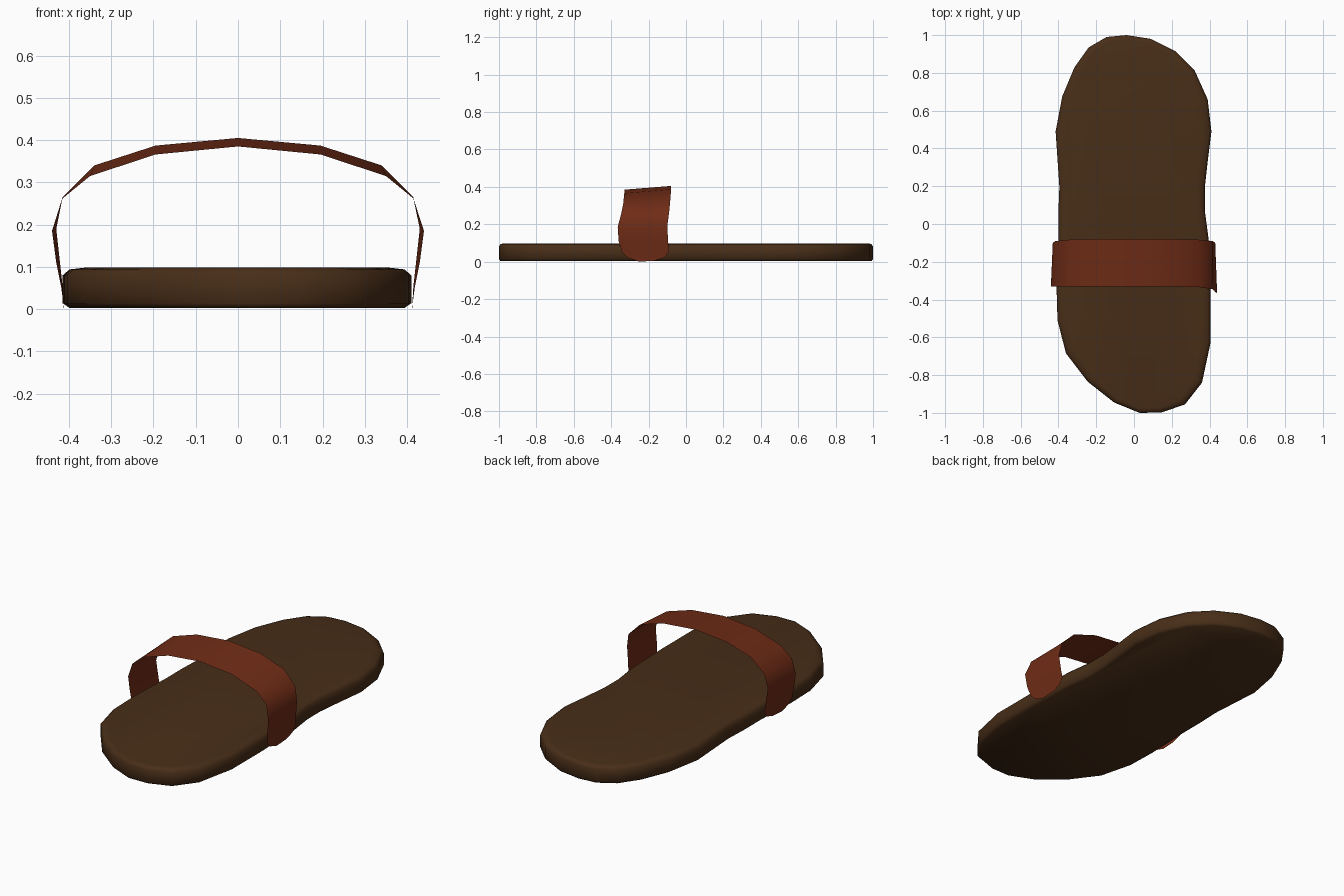
import bpy, bmesh, math

if "Cube" in bpy.data.objects:
    bpy.data.objects.remove(bpy.data.objects["Cube"])


def material(name, color):
    m = bpy.data.materials.new(name)
    m.diffuse_color = (*color, 1)
    m.use_nodes = True
    m.node_tree.nodes["Principled BSDF"].inputs["Base Color"].default_value = m.diffuse_color
    return m


def finish(name, bm, mat, angle):
    me = bpy.data.meshes.new(name)
    bm.to_mesh(me)
    bm.free()
    ob = bpy.data.objects.new(name, me)
    bpy.context.collection.objects.link(ob)
    me.materials.append(mat)
    bpy.ops.object.select_all(action='DESELECT')
    ob.select_set(True)
    bpy.context.view_layer.objects.active = ob
    bpy.ops.object.shade_smooth_by_angle(angle=math.radians(angle))
    return ob


brown = material("sole_brown", (0.065, 0.027, 0.009))
rust = material("strap_rust", (0.16, 0.025, 0.008))

# Sole: foot outline, clockwise from the heel, stacked in inset layers
outline = [(-.04, 1), (.09, .98), (.22, .915), (.32, .815), (.39, .66), (.41, .49),
           (.39, .33), (.375, .195), (.375, .07), (.395, -.08), (.405, -.36),
           (.405, -.63), (.36, -.84), (.27, -.955), (.145, -.998), (.03, -1),
           (-.105, -.945), (-.245, -.835), (-.36, -.685), (-.405, -.51),
           (-.41, -.34), (-.4, -.08), (-.4, .07), (-.395, .195), (-.415, .49),
           (-.38, .675), (-.315, .83), (-.24, .935), (-.145, .99)]
layers = [(.016, .003), (0, .014), (0, .08), (.016, .094), (.05, .098)]  # inset, z
bm = bmesh.new()
n = len(outline)
rings = []
for inset, z in layers:
    rings.append([bm.verts.new((x * (1 - inset / .41), y * (1 - inset * .5), z))
                  for x, y in outline])
for a, b in zip(rings, rings[1:]):
    for i in range(n):
        j = (i + 1) % n
        bm.faces.new((a[i], a[j], b[j], b[i]))
bm.faces.new(rings[0])
bm.faces.new(rings[-1])
bmesh.ops.recalc_face_normals(bm, faces=bm.faces)
finish("sole", bm, brown, 60)

# Strap: thin ribbon; each station is (front x, y, z) and (back x, y, z)
half = [((0, -.33, .385), (0, -.08, .405)),
        ((.195, -.33, .366), (.195, -.08, .387)),
        ((.35, -.335, .315), (.34, -.083, .34)),
        ((.415, -.345, .262), (.415, -.09, .265)),
        ((.44, -.365, .185), (.43, -.1, .19)),
        ((.43, -.36, .11), (.42, -.095, .1)),
        ((.418, -.342, .05), (.415, -.09, .055)),
        ((.414, -.31, .02), (.413, -.115, .022)),
        ((.412, -.25, 0), (.412, -.17, .005))]
bm = bmesh.new()
stations = []
for s in (-1, 1):
    part = half[:0:-1] if s < 0 else half
    for k, (f, b) in enumerate(part):
        # the left front edge runs a little straighter than the right one
        fy = max(f[1], -.33) if s < 0 else f[1]
        stations.append([bm.verts.new((s * f[0], fy, f[2])),
                         bm.verts.new((s * b[0], b[1], b[2]))])
for (a, b), (c, d) in zip(stations, stations[1:]):
    bm.faces.new((a, c, d, b))
finish("strap", bm, rust, 40)
